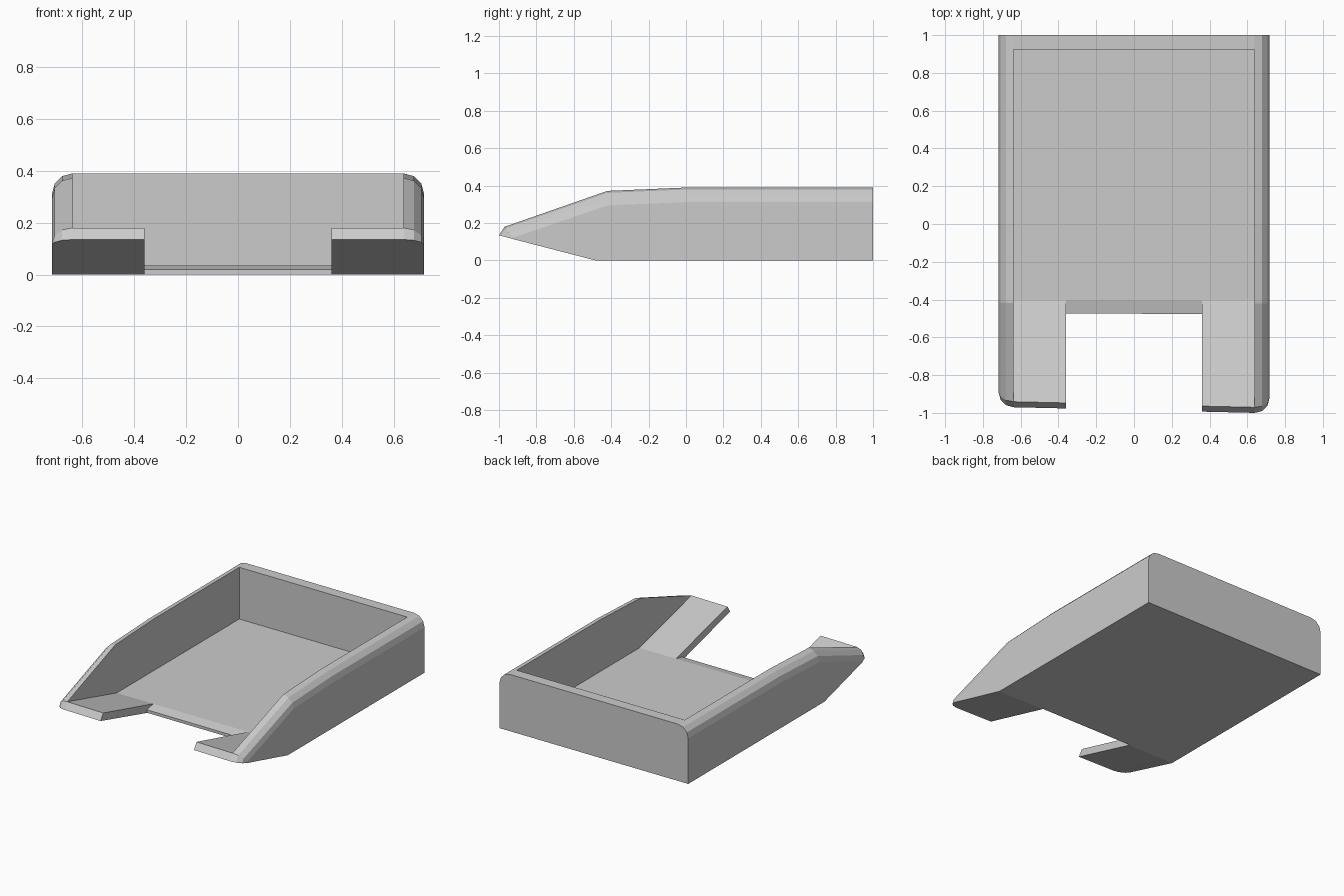
import bpy, bmesh
from math import sin, cos, pi

if "Cube" in bpy.data.objects:
    bpy.data.objects.remove(bpy.data.objects["Cube"])


def loft(name, columns):
    """Closed solid through a row of matching (x, [(y, z), ...]) profiles."""
    bm = bmesh.new()
    rings = [[bm.verts.new((x, y, z)) for y, z in prof] for x, prof in columns]
    n = len(rings[0])
    for a, b in zip(rings, rings[1:]):
        for i in range(n):
            j = (i + 1) % n
            bm.faces.new((a[i], a[j], b[j], b[i]))
    bm.faces.new(rings[0])
    bm.faces.new(rings[-1])
    bmesh.ops.recalc_face_normals(bm, faces=bm.faces)
    mesh = bpy.data.meshes.new(name)
    bm.to_mesh(mesh)
    bm.free()
    obj = bpy.data.objects.new(name, mesh)
    bpy.context.collection.objects.link(obj)
    return obj


def side_profile(d):
    """Outer side outline, with top and nose pulled in by d."""
    return [(1, 0), (1, 0.39 - d), (0, 0.39 - d), (-0.42, 0.372 - d),
            (-0.955 + 0.6 * d, 0.18 - 0.74 * d),
            (-0.985 + d, 0.135 - 0.267 * d), (-0.48, 0)]


# Tray body with rounded outer upper edges
R, INNER = 0.078, 0.639
corner = [(INNER + R * sin(t), R * (1 - cos(t))) for t in (i * pi / 6 for i in range(4))]
columns = [(-x, side_profile(d)) for x, d in reversed(corner)]
columns += [(x, side_profile(d)) for x, d in corner]
tray = loft("tray", columns)

# Inner hollow, with the floor ramping up along the front arms
hollow = [(0.925, 0.035), (0.925, 0.7), (-1.3, 0.7), (-1.3, 0.27), (-0.955, 0.179), (-0.405, 0.035)]
# Gap between the arms, with a sloped lip on the floor edge
gap = [(-1.3, -0.2), (-0.475, -0.2), (-0.475, 0.02), (-0.405, 0.0351), (-0.405, 0.7), (-1.3, 0.7)]
cutters = [loft("hollow_cutter", [(-0.638, hollow), (0.638, hollow)]),
           loft("gap_cutter", [(-0.36, gap), (0.36, gap)])]
for c in cutters:
    c.hide_render = True
    mod = tray.modifiers.new(c.name, 'BOOLEAN')
    mod.operation = 'DIFFERENCE'
    mod.solver = 'EXACT'
    mod.object = c

# Apply the cuts
deps = bpy.context.evaluated_depsgraph_get()
result = bpy.data.meshes.new_from_object(tray.evaluated_get(deps))
tray.modifiers.clear()
tray.data = result
for c in cutters:
    bpy.data.objects.remove(c)

# Slight skew of the front: the right arm reaches further than the left
for v in result.vertices:
    w = min(1, max(0, (-0.4 - v.co.y) / 0.5))
    v.co.y -= 0.0234 * v.co.x * w
